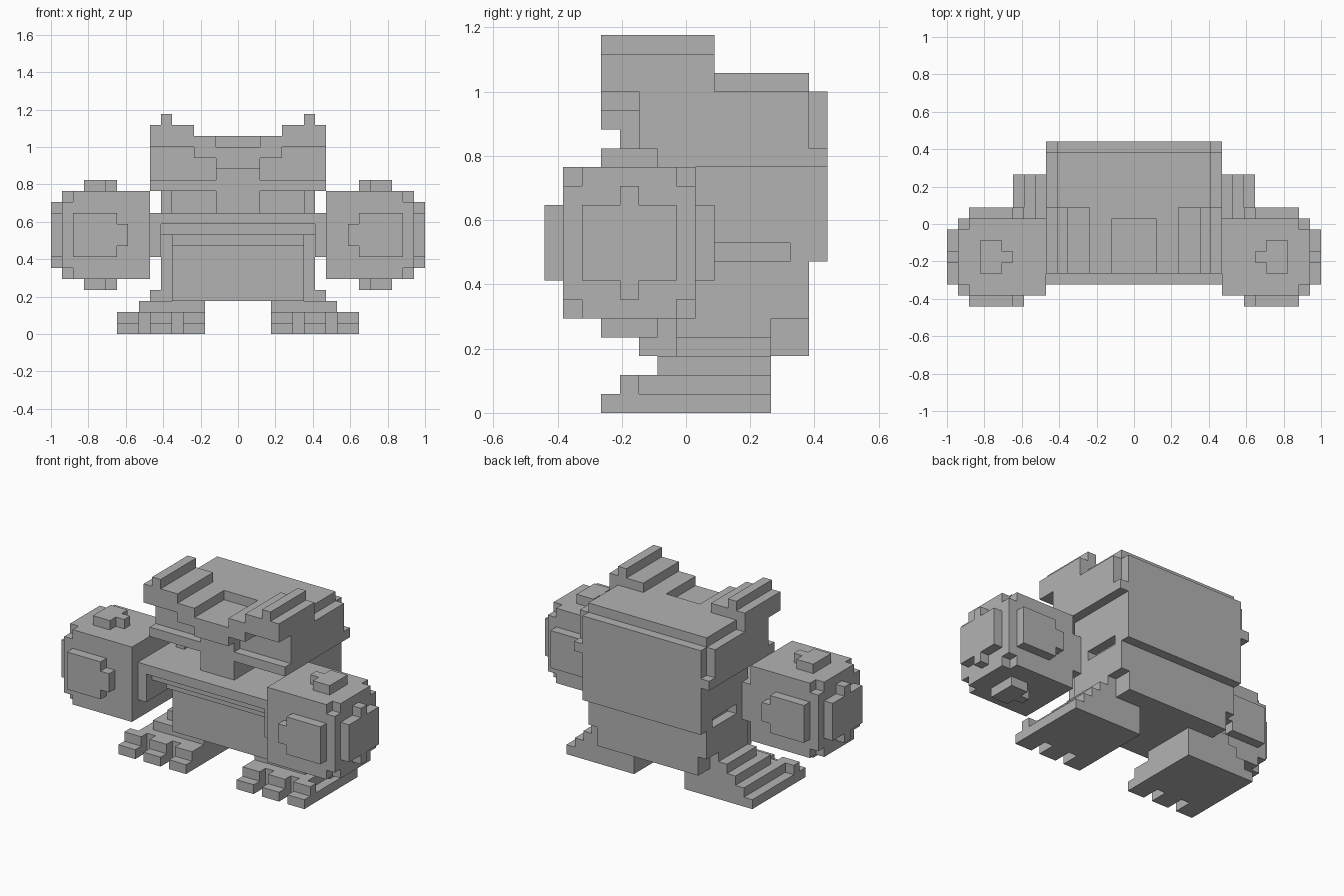
import bpy
import bmesh
from mathutils import Vector

UNIT = 1 / 17        # edge length of one block
MIDDLE = 7.5         # block row that lies on y = 0

cube = bpy.data.objects.get("Cube")
if cube:
    bpy.data.objects.remove(cube, do_unlink=True)

grey = bpy.data.materials.new("plain_grey")
grey.use_nodes = True
colour = (0.45, 0.45, 0.45, 1)
grey.diffuse_color = colour
grey.node_tree.nodes["Principled BSDF"].inputs["Base Color"].default_value = colour


def add_box(bm, x, y, z):
    """Add one box from block ranges along the three axes."""
    low = Vector((x[0], y[0] - MIDDLE, z[0])) * UNIT
    high = Vector((x[1], y[1] - MIDDLE, z[1])) * UNIT
    corners = bmesh.ops.create_cube(bm, size=1)["verts"]
    bmesh.ops.scale(bm, vec=high - low, verts=corners)
    bmesh.ops.translate(bm, vec=(low + high) / 2, verts=corners)


def finish(bm, name):
    mesh = bpy.data.meshes.new(name)
    bm.to_mesh(mesh)
    bm.free()
    mesh.materials.append(grey)
    part = bpy.data.objects.new(name, mesh)
    bpy.context.collection.objects.link(part)


def central(name, *boxes):
    """Part made of boxes centred on x = 0, given by half width."""
    bm = bmesh.new()
    for half, y, z in boxes:
        add_box(bm, (-half, half), y, z)
    finish(bm, name)


def paired(name, *boxes):
    """Part repeated on the left (+x) and right (-x)."""
    for side in ("left", "right"):
        bm = bmesh.new()
        for x, y, z in boxes:
            if side == "right":
                x = (-x[1], -x[0])
            add_box(bm, x, y, z)
        finish(bm, side + "_" + name)


# Torso with a slot along each side
central("belly", (6, (5, 14), (3, 8)))
central("lower_torso",
        (7, (7, 12), (4, 5)),
        (7, (7, 14), (5, 8)))
central("slot_core", (6, (7, 15), (8, 9)))
central("slot_ends",
        (7, (7, 9), (8, 9)),
        (7, (13, 15), (8, 9)))
central("upper_torso", (7, (7, 15), (9, 11)))

# Jaw overhanging in steps
central("jaw",
        (6, (4, 7), (8, 9)),
        (7, (3, 7), (9, 10)),
        (7, (2, 7), (10, 11)))

# Mouth: back wall, corner pillars and front tooth
central("mouth_back", (7, (9, 15), (11, 13)))
paired("mouth_corner", ((6, 7), (7, 9), (11, 13)))
central("front_tooth", (2, (4, 9), (11, 13)))

# Head
central("skull",
        (8, (5, 14), (14, 17)),
        (8, (4, 15), (13, 14)),
        (7, (14, 15), (14, 17)))
central("crown", (7, (8, 14), (17, 18)))
central("nose", (2, (4, 5), (14, 15)))
central("brow",
        (2, (3, 5), (15, 16)),
        (4, (3, 5), (16, 17)))
paired("forehead", ((2, 4), (3, 8), (17, 18)))
paired("ear",
       ((4, 8), (3, 9), (17, 19)),
       ((6, 7), (3, 9), (19, 20)))

# Shoulders and rounded fists
paired("shoulder", ((7, 8), (2, 8), (7, 11)))
paired("fist",
       ((8, 15), (1, 8), (5, 13)),
       ((8, 16), (1, 8), (6, 12)),
       ((8, 16), (2, 7), (5, 13)))
paired("fist_outer_cap",
       ((16, 17), (2, 7), (7, 11)),
       ((16, 17), (4, 5), (6, 12)))
for name, z in (("fist_top_cap", (13, 14)), ("fist_bottom_cap", (4, 5))):
    paired(name,
           ((12, 14), (3, 6), z),
           ((11, 12), (4, 5), z))
for name, y in (("fist_front_cap", (0, 1)), ("fist_back_cap", (8, 9))):
    paired(name,
           ((11, 15), y, (7, 11)),
           ((10, 11), y, (8, 10)))

# Stepped feet
paired("foot",
       ((3, 11), (5, 12), (0, 1)),
       ((3, 10), (5, 12), (1, 2)),
       ((3, 9), (6, 12), (2, 3)),
       ((3, 8), (7, 12), (3, 4)))

# Three toes on each foot
for name, start in (("inner_toe", 3), ("middle_toe", 6), ("outer_toe", 9)):
    width = (start, start + 2)
    paired(name,
           (width, (3, 5), (0, 1)),
           (width, (4, 5), (1, 2)))
